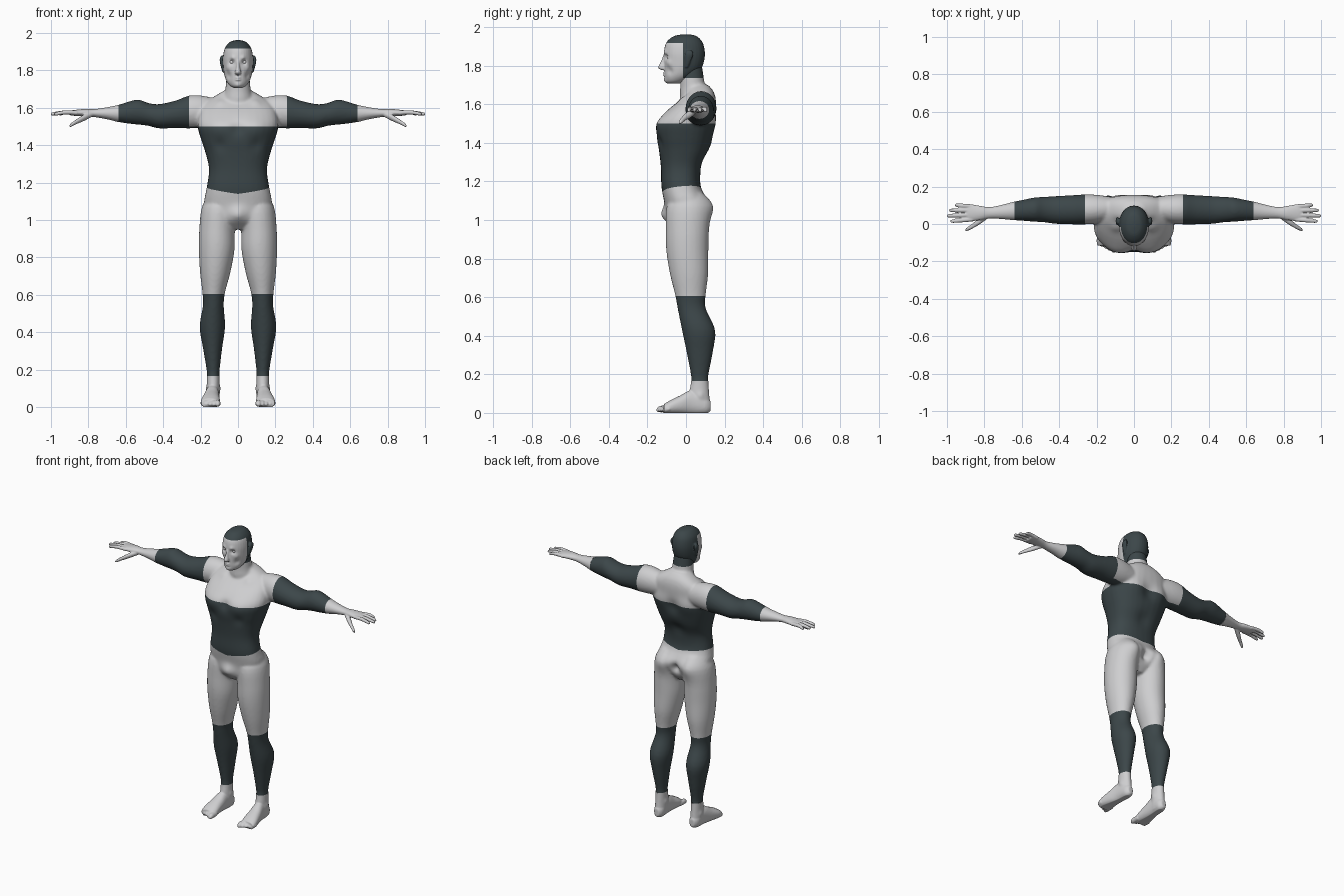
import bpy, bmesh, math
from mathutils import Vector

cube = bpy.data.objects.get("Cube")
if cube:
    bpy.data.objects.remove(cube)


def material(name, colour):
    mat = bpy.data.materials.new(name)
    mat.use_nodes = True
    mat.diffuse_color = (*colour, 1)
    shader = next(n for n in mat.node_tree.nodes if n.type == "BSDF_PRINCIPLED")
    shader.inputs["Base Color"].default_value = (*colour, 1)
    shader.inputs["Roughness"].default_value = 0.7
    return mat


LIGHT, DARK = 0, 1
MATERIALS = [material("light_grey", (.62, .62, .63)),
             material("dark_slate", (.045, .062, .067))]
PLACE = {"x": lambda t, a, b: (t, a, b),
         "y": lambda t, a, b: (a, t, b),
         "z": lambda t, a, b: (a, b, t)}


def spline(rows, steps=4):
    """Smoothly fill in sections between the given ones."""
    rows = [Vector(r) for r in rows]
    result = []
    for i in range(len(rows) - 1):
        p, q = rows[i], rows[i + 1]
        before, after = rows[max(i - 1, 0)], rows[min(i + 2, len(rows) - 1)]
        for s in range(steps):
            u = s / steps
            result.append(p + (q - before) * (u / 2)
                          + (before * 2 - p * 5 + q * 4 - after) * (u * u / 2)
                          + (p * 3 - before - q * 3 + after) * (u ** 3 / 2))
    return result + [rows[-1]]


def loft(bm, axis, rows, power=2.0, sides=32):
    """Closed tube; a row is position, two centre values, two radii."""
    def bend(v):
        return math.copysign(abs(v) ** (2 / power), v)
    rings = []
    for t, a, b, ra, rb in spline(rows):
        ra, rb = max(ra, .002), max(rb, .002)
        angles = [math.tau * k / sides for k in range(sides)]
        rings.append([bm.verts.new(PLACE[axis](t, a + ra * bend(math.cos(g)),
                                               b + rb * bend(math.sin(g))))
                      for g in angles])
    faces = [bm.faces.new(rings[0]), bm.faces.new(rings[-1])]
    for low, high in zip(rings, rings[1:]):
        for k in range(sides):
            n = (k + 1) % sides
            faces.append(bm.faces.new((low[k], low[n], high[n], high[k])))
    bmesh.ops.recalc_face_normals(bm, faces=faces)


def cut(bm, point, normal, trim=False):
    """Slice along a plane; trim removes the side the normal points to."""
    bmesh.ops.bisect_plane(bm, geom=bm.verts[:] + bm.edges[:] + bm.faces[:],
                           plane_co=point, plane_no=normal, clear_outer=trim)


def finish(name, bm, voxel, smooth, sculpt, cuts, rule, halve=False, floor=False):
    """Fuse lofts into one skin, sculpt it, colour it and mirror it."""
    mesh = bpy.data.meshes.new(name)
    bm.to_mesh(mesh)
    bm.free()
    obj = bpy.data.objects.new(name, mesh)
    bpy.context.collection.objects.link(obj)
    remesh = obj.modifiers.new("fuse", "REMESH")
    remesh.mode, remesh.voxel_size = "VOXEL", voxel
    relax = obj.modifiers.new("relax", "SMOOTH")
    relax.iterations = smooth
    graph = bpy.context.evaluated_depsgraph_get()
    skin = bpy.data.meshes.new_from_object(obj.evaluated_get(graph))
    obj.modifiers.clear()
    bm = bmesh.new()
    bm.from_mesh(skin)
    for centre, radius, push in sculpt:
        centre, push = Vector(centre), Vector(push)
        for v in bm.verts:
            d = (v.co - centre).length / radius
            if d < 3:
                v.co += push * math.exp(-d * d)
    if floor:
        for v in bm.verts:
            v.co.z = max(v.co.z, 0)
    if halve:
        cut(bm, (0, 0, 0), (-1, 0, 0), True)
    for c in cuts:
        cut(bm, *c)
    for f in bm.faces:
        f.smooth = True
        f.material_index = rule(f.calc_center_median())
    bm.to_mesh(mesh)
    bm.free()
    bpy.data.meshes.remove(skin)
    for m in MATERIALS:
        mesh.materials.append(m)
    obj.modifiers.new("mirror", "MIRROR").merge_threshold = .0005
    return obj


X, Y, Z = Vector((1, 0, 0)), Vector((0, 1, 0)), Vector((0, 0, 1))
SLEEVE_END, SHOULDER, ANKLE, KNEE, CHEST = .64, .262, .165, .605, 1.5
NAPE, HAIRLINE, TEMPLE = 1.735, 1.918, -.015

# Body: torso, neck, one arm and one leg, mirrored
bm = bmesh.new()
loft(bm, "z", [(.95, 0, .005, .05, .06), (1, 0, 0, .13, .1), (1.08, 0, .005, .18, .115),
               (1.17, 0, -.025, .168, .102), (1.27, 0, -.025, .155, .105),
               (1.36, 0, -.01, .174, .13), (1.43, 0, -.005, .197, .146),
               (1.5, 0, .002, .216, .152), (1.56, 0, .025, .21, .13),
               (1.62, 0, .06, .185, .095), (1.665, 0, .075, .12, .068),
               (1.7, 0, .06, .06, .055)], 2.4)
loft(bm, "z", [(1.56, 0, .06, .085, .08), (1.64, 0, .052, .083, .084),
               (1.69, 0, .036, .069, .066), (1.74, 0, .03, .064, .062),
               (1.8, 0, .025, .058, .058)])
loft(bm, "x", [(.1, .085, 1.58, .055, .065), (.19, .08, 1.58, .075, .085),
               (.26, .078, 1.578, .08, .088), (.33, .076, 1.566, .078, .074),
               (.42, .075, 1.555, .074, .065), (.48, .077, 1.565, .068, .061),
               (.53, .077, 1.577, .065, .067), (.58, .074, 1.575, .058, .06),
               (.64, .07, 1.57, .05, .046), (.68, .067, 1.571, .043, .037)])
loft(bm, "z", [(1.14, .09, .015, .06, .07), (1.07, .103, .012, .09, .112),
               (.95, .112, .007, .095, .112), (.84, .114, .007, .095, .109),
               (.72, .122, .016, .081, .099), (.61, .13, .023, .06, .079),
               (.54, .132, .03, .056, .073), (.43, .137, .065, .068, .086),
               (.32, .136, .071, .052, .069), (.2, .133, .071, .035, .046),
               (.16, .133, .071, .034, .045), (.1, .133, .071, .034, .047)])
body_shape = [((.1, -.13, 1.49), .06, (0, -.01, 0)),      # chest
              ((0, -.15, 1.49), .035, (0, .014, 0)),      # breastbone
              ((.1, -.15, 1.4), .035, (0, .01, 0)),       # under chest
              ((0, .15, 1.48), .05, (0, -.016, 0)),       # spine
              ((0, .1, 1.32), .05, (0, -.012, 0)),
              ((.1, .14, 1.5), .06, (0, .008, 0)),        # shoulder blade
              ((.085, .12, 1.07), .06, (0, .018, 0)),     # buttock
              ((0, .11, 1.05), .03, (0, -.03, 0)),        # cleft
              ((0, -.1, 1.03), .04, (0, -.022, 0)),       # groin
              ((.1, -.03, 1.64), .03, (0, -.006, .006))]  # collarbone
WAIST = Vector((0, 0, 1.152))
WAIST_NORMAL = Vector((-.15, -.1, 1))


def body_colour(c):
    if c.z > NAPE:
        return DARK if c.y > TEMPLE else LIGHT
    if c.x > SHOULDER or c.z < KNEE:
        return DARK
    return DARK if c.z < CHEST and (c - WAIST).dot(WAIST_NORMAL) > 0 else LIGHT


finish("body", bm, .008, 6, body_shape,
       [(X * SLEEVE_END, X, True), (Z * ANKLE, -Z, True), (X * SHOULDER, X), (Z * KNEE, Z),
        (Z * CHEST, Z), (WAIST, WAIST_NORMAL), (Z * NAPE, Z)], body_colour, halve=True)

# Head: skull and jaw, nose, lips and ears
bm = bmesh.new()
loft(bm, "z", [(1.962, 0, 0, .012, .018), (1.952, 0, -.004, .043, .06),
               (1.92, 0, -.008, .07, .094), (1.87, 0, -.008, .08, .106),
               (1.82, 0, -.01, .079, .103), (1.78, 0, -.018, .074, .094),
               (1.745, 0, -.035, .063, .075), (1.718, 0, -.055, .043, .049),
               (1.706, 0, -.065, .02, .025)], 2.1)
loft(bm, "z", [(1.86, 0, -.105, .008, .01), (1.82, 0, -.112, .01, .019),
               (1.79, 0, -.122, .016, .023), (1.777, 0, -.115, .012, .013)])
for height in (1.761, 1.75):
    loft(bm, "x", [(-.026, -.098, height, .004, .002), (0, -.109, height, .011, .006),
                   (.026, -.098, height, .004, .002)])
loft(bm, "z", [(1.79, .078, .002, .005, .008), (1.825, .085, .01, .008, .016),
               (1.86, .089, .016, .009, .022), (1.88, .085, .016, .005, .012)])
face_shape = [((.033, -.107, 1.845), .014, (0, .015, 0)),   # eye socket
              ((.03, -.11, 1.866), .014, (0, -.006, 0)),    # brow
              ((.048, -.085, 1.815), .018, (.003, -.005, 0)),  # cheekbone
              ((.05, -.085, 1.772), .02, (-.004, .006, 0)),    # hollow cheek
              ((0, -.1, 1.722), .018, (0, -.009, 0))]       # chin


def head_colour(c):
    return DARK if c.z > HAIRLINE or (c.y > TEMPLE and c.z > NAPE) else LIGHT


finish("head", bm, .004, 4, face_shape,
       [(Z * HAIRLINE, Z), (Y * TEMPLE, Y), (Z * NAPE, Z)], head_colour, halve=True)

# Eyes
bm = bmesh.new()
bmesh.ops.create_uvsphere(bm, u_segments=16, v_segments=12, radius=.013)
bmesh.ops.translate(bm, verts=bm.verts, vec=(.033, -.086, 1.844))
finish("eyes", bm, .002, 1, [], [], lambda c: LIGHT)

# Hands: wrist, palm, four fingers and thumb
bm = bmesh.new()
loft(bm, "x", [(.6, .073, 1.574, .056, .056), (.64, .07, 1.57, .05, .046),
               (.7, .065, 1.571, .039, .032), (.77, .06, 1.572, .03, .021),
               (.82, .059, 1.574, .038, .02), (.88, .06, 1.573, .046, .015),
               (.9, .06, 1.572, .043, .011)])
for base, tip, reach in ((.025, .015, .982), (.049, .044, 1), (.073, .073, .988), (.094, .101, .958)):
    loft(bm, "x", [(.86, base, 1.573, .011, .011), (.92, (base + tip) / 2, 1.576, .0115, .011),
                   (reach - .01, tip, 1.568, .009, .009), (reach, tip, 1.566, .004, .004)], sides=16)
loft(bm, "x", [(.78, .045, 1.566, .014, .014), (.825, .016, 1.546, .018, .017),
               (.865, -.012, 1.525, .013, .013), (.893, -.028, 1.508, .01, .01),
               (.902, -.033, 1.503, .004, .004)], sides=16)
finish("hands", bm, .004, 2, [], [(X * SLEEVE_END, -X, True)], lambda c: LIGHT)

# Feet: ankle, sole and toes
bm = bmesh.new()
loft(bm, "z", [(.2, .133, .071, .035, .046), (.16, .133, .071, .034, .045),
               (.1, .133, .068, .034, .052), (.05, .133, .07, .035, .054),
               (.015, .133, .07, .03, .05)])
loft(bm, "y", [(.128, .133, .035, .016, .026), (.1, .133, .04, .033, .045),
               (.03, .137, .055, .037, .062), (-.03, .143, .042, .045, .048),
               (-.08, .147, .03, .051, .036), (-.115, .15, .02, .047, .025)], 2.2)
for i in range(5):
    x, tip, r = .109 + .0205 * i, -.153 + .01 * i, .016 - .0015 * i
    loft(bm, "y", [(-.085, x, .02, r, r), (tip + .02, x, .02, r, r * 1.1),
                   (tip, x, .014, r * .5, r * .5)], sides=16)
finish("feet", bm, .005, 3, [((.1, .07, .1), .02, (-.005, 0, 0)), ((.167, .075, .09), .02, (.005, 0, 0))],
       [(Z * ANKLE, Z, True)], lambda c: LIGHT, floor=True)
